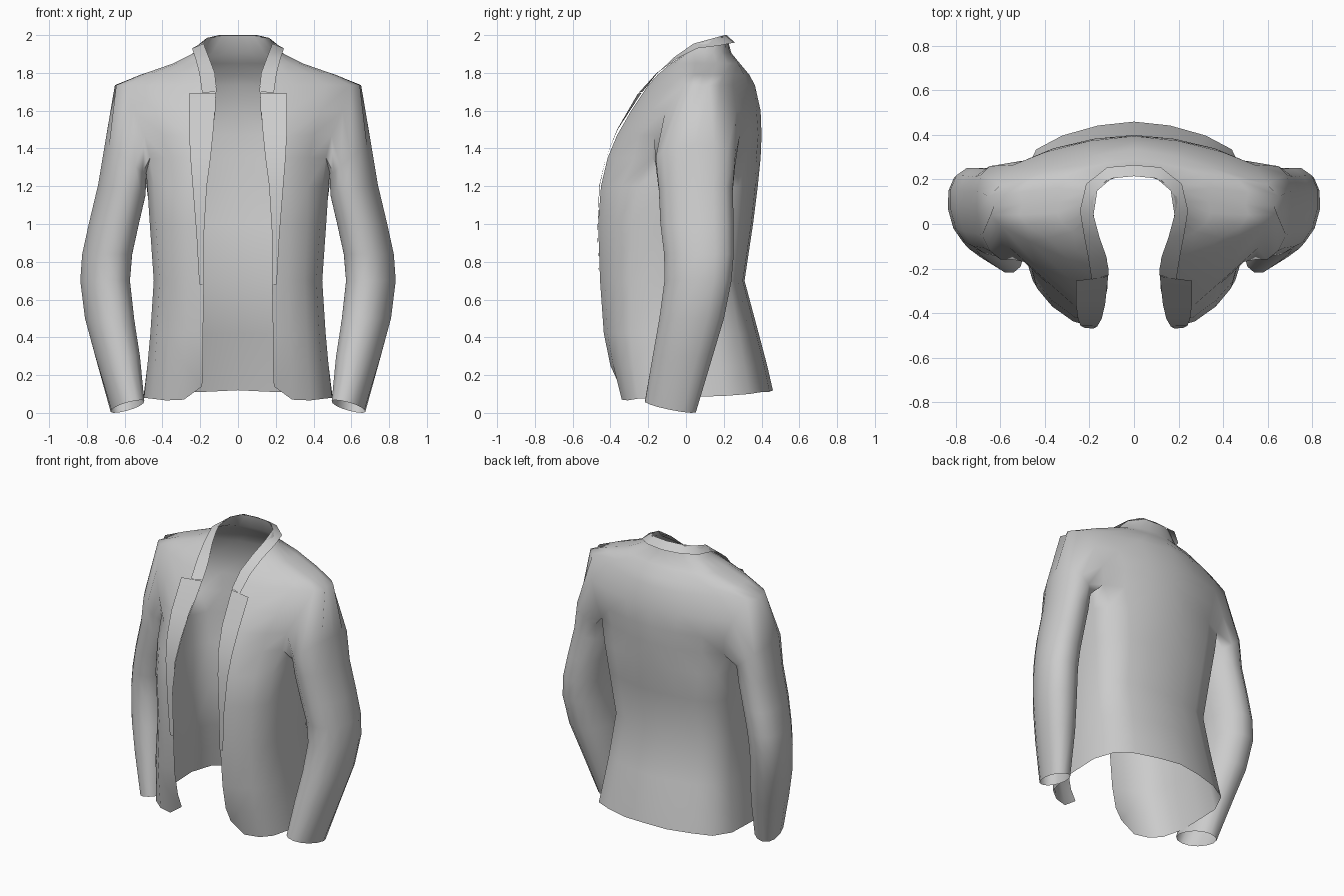
import bpy, bmesh, math
from mathutils import Vector


def finish(bm, name):
    """Turn a half-model bmesh into a mirrored, smooth-shaded object."""
    bmesh.ops.recalc_face_normals(bm, faces=bm.faces)
    me = bpy.data.meshes.new(name)
    bm.to_mesh(me)
    bm.free()
    ob = bpy.data.objects.new(name, me)
    bpy.context.collection.objects.link(ob)
    m = ob.modifiers.new("Mirror", 'MIRROR')
    m.use_clip = True
    bpy.ops.object.select_all(action='DESELECT')
    bpy.context.view_layer.objects.active = ob
    ob.select_set(True)
    bpy.ops.object.shade_smooth_by_angle(angle=math.radians(80))
    return ob


def catmull(p0, p1, p2, p3, t):
    return 0.5 * (2 * p1 + (p2 - p0) * t + (2 * p0 - 5 * p1 + 4 * p2 - p3) * t * t
                  + (3 * p1 - p0 - 3 * p2 + p3) * t ** 3)


def section(z, fx, fy, ax, ay, sx, sy, bx, by, yb):
    """Half outline: front edge, front arm, side, back arm, back centre."""
    p = [Vector(q) for q in ((2 * fx - ax, ay), (fx, fy), (ax, ay), (sx, sy),
                             (bx, by), (0, yb), (-bx, by))]
    out = []
    for i, n in enumerate((3, 2, 2, 3)):
        out += [catmull(*p[i:i + 4], k / n) for k in range(n)]
    out.append(p[5])
    return [Vector((q.x, q.y, z)) for q in out]


def quads(bm, a, b, closed=False):
    n = len(a)
    for i in range(n if closed else n - 1):
        j = (i + 1) % n
        bm.faces.new((a[i], a[j], b[j], b[i]))


# Body sections: z, front edge xy, front arm xy, side xy, back arm xy, back y
ROWS = [
    (0.10, .19, -.35, .455, -.255, .50, .05, .44, .335, .46),
    (0.25, .185, -.40, .44, -.28, .48, .03, .42, .31, .43),
    (0.42, .185, -.435, .43, -.295, .46, .02, .40, .28, .385),
    (0.70, .18, -.455, .415, -.295, .44, .0, .38, .23, .31),
    (1.00, .18, -.465, .435, -.29, .46, .02, .405, .27, .355),
    (1.20, .165, -.45, .445, -.255, .475, .04, .435, .28, .38),
    (1.35, .145, -.415, .465, -.18, .48, .05, .47, .26, .395),
    (1.47, .135, -.365, .495, -.17, .55, .06, .495, .285, .40),
    (1.60, .12, -.29, .555, -.11, .60, .07, .545, .265, .395),
    (1.735, .115, -.20, .595, -.01, .63, .08, .595, .18, .365),
    (1.79, .125, -.15, .48, -.01, .50, .09, .47, .20, .335),
    (1.85, .15, -.08, .32, .0, .34, .10, .30, .22, .285),
    (1.905, .185, .0, .22, .04, .235, .10, .19, .19, .24),
    (1.96, .18, .04, .187, .06, .178, .13, .12, .195, .215),
]
HEM = (.14, .07, .066, .075, .08, .085, .09, .10, .11, .112, .12)
NECK = (1.945, 1.95, 1.953, 1.955, 1.96, 1.975, 1.985, 1.995, 1.997, 1.997, 1.997)
R0, R1, C0, CS, C1 = 6, 9, 3, 5, 7      # armhole rows and columns

bm = bmesh.new()
grid = [[bm.verts.new(p) for p in section(*r)] for r in ROWS]
for row, heights in ((grid[0], HEM), (grid[-1], NECK)):
    for v, z in zip(row, heights):
        v.co.z = z
for r in range(len(grid) - 1):
    if R0 <= r < R1:
        quads(bm, grid[r][:C0 + 1], grid[r + 1][:C0 + 1])
        quads(bm, grid[r][C1:], grid[r + 1][C1:])
    else:
        quads(bm, grid[r], grid[r + 1])

# Sleeve grows from the armhole loop, starting under the arm
loop = [grid[R0][c] for c in range(CS, C1 + 1)]
loop += [grid[r][C1] for r in range(R0 + 1, R1)]
loop += [grid[R1][c] for c in range(C1, C0 - 1, -1)]
loop += [grid[r][C0] for r in range(R1 - 1, R0, -1)]
loop += [grid[R0][c] for c in range(C0, CS)]
n = len(loop)
# Rings: z, inner x, outer x, front y, back y, outward rise
RINGS = [
    (1.33, .487, .705, -.165, .265, .09),
    (1.18, .49, .74, -.148, .252, .03),
    (1.00, .525, .79, -.14, .257, 0),
    (0.84, .56, .825, -.12, .257, 0),
    (0.70, .572, .835, -.118, .245, 0),
    (0.50, .55, .81, -.145, .205, 0),
    (0.30, .52, .755, -.18, .145, 0),
    (0.034, .50, .67, -.22, .055, -.018),
]
for z, xi, xo, yf, yb, tx in RINGS:
    ty = -.028 if z < .1 else 0         # cuff slopes down to the back
    ring = []
    for k in range(n):
        a = math.pi - 2 * math.pi * k / n
        c, s = (math.copysign(abs(f) ** .92, f) for f in (math.cos(a), math.sin(a)))
        ring.append(bm.verts.new(((xi + xo) / 2 + (xo - xi) / 2 * c + .025 * s,
                                  (yf + yb) / 2 + (yb - yf) / 2 * s,
                                  z + tx * c + ty * s)))
    quads(bm, loop, ring, True)
    loop = ring
# Unused vertices inside the armhole
bmesh.ops.delete(bm, geom=[v for v in bm.verts if not v.link_faces], context='VERTS')
finish(bm, "jacket_body_and_sleeves")


def strip(name, stations):
    bm = bmesh.new()
    inner = [bm.verts.new(s[:3]) for s in stations]
    outer = [bm.verts.new(s[3:]) for s in stations]
    quads(bm, inner, outer)
    return finish(bm, name)


# Collar band: inner edge and outer edge, notch to back of neck
strip("collar", [
    (.113, -.23, 1.70, .19, -.25, 1.695),
    (.123, -.15, 1.80, .205, -.155, 1.80),
    (.155, -.06, 1.885, .225, -.05, 1.875),
    (.182, .04, 1.955, .243, .06, 1.93),
    (.165, .15, 1.985, .215, .18, 1.945),
    (.10, .205, 2.0, .12, .255, 1.96),
    (0, .215, 2.0, 0, .265, 1.955),
])

# Lapel folded flat on the front edge
strip("lapel", [
    (.116, -.235, 1.695, .26, -.255, 1.69),
    (.13, -.362, 1.50, .26, -.365, 1.50),
    (.145, -.425, 1.35, .252, -.425, 1.35),
    (.165, -.46, 1.20, .24, -.457, 1.20),
    (.18, -.469, 0.95, .22, -.468, 0.95),
    (.18, -.459, 0.68, .205, -.459, 0.68),
])
